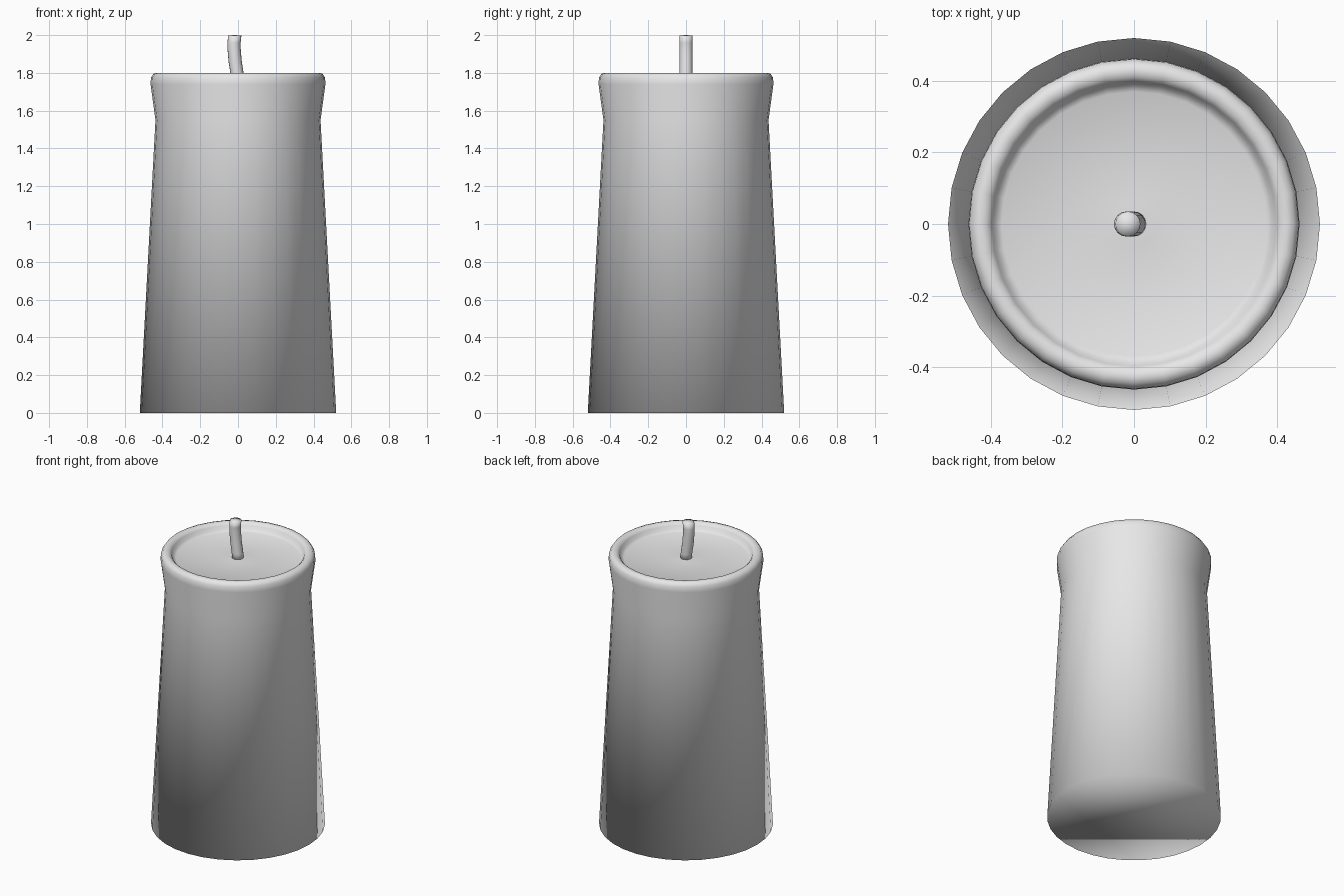
import bpy
import bmesh
from math import cos, sin, tau
from mathutils import Vector

cube = bpy.data.objects.get("Cube")
if cube:
    bpy.data.objects.remove(cube, do_unlink=True)

grey = bpy.data.materials.new("wax grey")
grey.use_nodes = True
colour = (0.8, 0.8, 0.8, 1)
grey.diffuse_color = colour
grey.node_tree.nodes["Principled BSDF"].inputs["Base Color"].default_value = colour


def loft(name, rings, sides, cap_start, cap_end):
    """Skin a tube through rings of (centre, radius)."""
    bm = bmesh.new()
    loops = []
    for centre, radius in rings:
        loops.append([bm.verts.new(Vector(centre) + Vector((
            radius * cos(tau * i / sides), radius * sin(tau * i / sides), 0)))
            for i in range(sides)])
    for low, high in zip(loops, loops[1:]):
        for i in range(sides):
            j = (i + 1) % sides
            bm.faces.new((low[i], low[j], high[j], high[i]))
    if cap_start:
        bm.faces.new(loops[0][::-1])
    if cap_end:
        # Close with a fan around the middle
        tip = bm.verts.new(Vector(rings[-1][0]) + Vector((0, 0, cap_end)))
        for i in range(sides):
            bm.faces.new((loops[-1][i], loops[-1][(i + 1) % sides], tip))
    mesh = bpy.data.meshes.new(name)
    bm.to_mesh(mesh)
    bm.free()
    mesh.materials.append(grey)
    mesh.shade_smooth()
    obj = bpy.data.objects.new(name, mesh)
    bpy.context.collection.objects.link(obj)
    return obj


# Tapered body, flared rounded lip and shallow melted pool
profile = [(0.52, 0), (0.437, 1.55), (0.463, 1.74), (0.461, 1.775),
           (0.448, 1.795), (0.43, 1.80), (0.412, 1.797), (0.398, 1.783),
           (0.39, 1.76), (0.37, 1.75), (0.06, 1.755)]
loft("candle_body", [((0, 0, z), r) for r, z in profile], 32, True, 0.004)

# Bent wick
path = [(0, 1.74), (-0.004, 1.79), (-0.015, 1.86), (-0.021, 1.93),
        (-0.021, 1.96), (-0.017, 1.998)]
loft("wick", [((x, 0, z), 0.035) for x, z in path], 16, True, 0.002)
